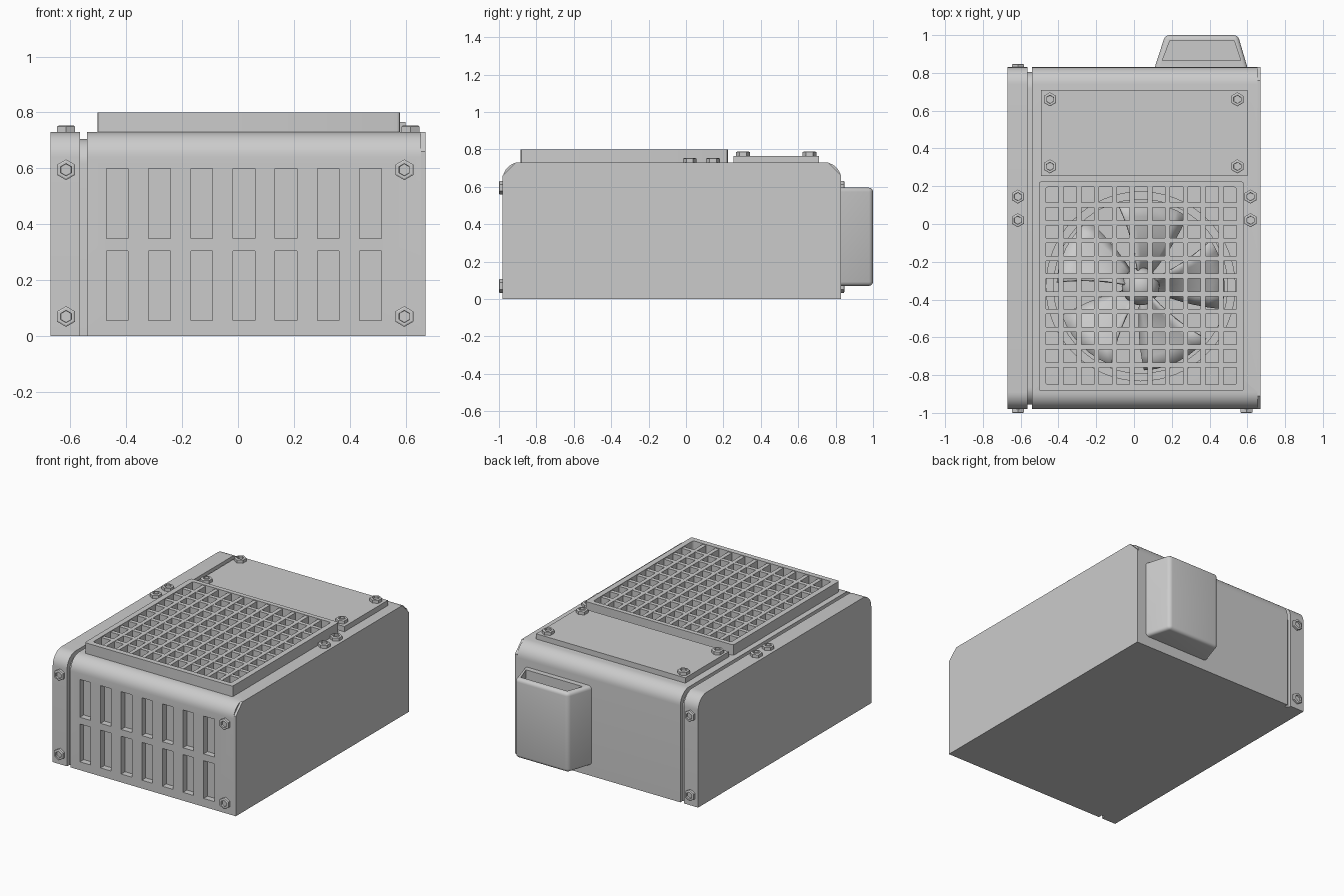
import bpy, bmesh, math
from mathutils import Matrix, Vector

old = bpy.data.objects.get("Cube")
if old:
    bpy.data.objects.remove(old, do_unlink=True)

GREY = (0.6, 0.6, 0.6, 1.0)
metal = bpy.data.materials.new("plain grey")
metal.use_nodes = True
metal.diffuse_color = GREY
metal.node_tree.nodes["Principled BSDF"].inputs["Base Color"].default_value = GREY


def finish(bm, name, smooth=True):
    bmesh.ops.recalc_face_normals(bm, faces=bm.faces[:])
    mesh = bpy.data.meshes.new(name)
    bm.to_mesh(mesh)
    bm.free()
    mesh.materials.append(metal)
    ob = bpy.data.objects.new(name, mesh)
    bpy.context.collection.objects.link(ob)
    if smooth:
        smooth_by_angle(ob)
    return ob


def activate(ob):
    bpy.ops.object.select_all(action="DESELECT")
    ob.select_set(True)
    bpy.context.view_layer.objects.active = ob


def smooth_by_angle(ob):
    activate(ob)
    bpy.ops.object.shade_smooth_by_angle(angle=math.radians(30))


def add_box(bm, x0, x1, y0, y1, z0, z1):
    mat = (Matrix.Translation(((x0 + x1) / 2, (y0 + y1) / 2, (z0 + z1) / 2))
           @ Matrix.Diagonal((x1 - x0, y1 - y0, z1 - z0, 1)))
    return bmesh.ops.create_cube(bm, size=1, matrix=mat)["verts"]


def box(name, *bounds, corner=0):
    bm = bmesh.new()
    add_box(bm, *bounds)
    if corner:
        upright = [e for e in bm.edges if abs(e.verts[0].co.z - e.verts[1].co.z) > 1e-4]
        bmesh.ops.bevel(bm, geom=upright, offset=corner, segments=3, profile=0.5, affect="EDGES")
    return finish(bm, name)


def extrude(bm, points, offset):
    face = bm.faces.new([bm.verts.new(p) for p in points])
    new = bmesh.ops.extrude_face_region(bm, geom=[face])["geom"]
    bmesh.ops.translate(bm, vec=offset, verts=[v for v in new if isinstance(v, bmesh.types.BMVert)])


def cut(ob, cutter):
    cutter.hide_render = True
    activate(ob)
    mod = ob.modifiers.new("cut", "BOOLEAN")
    mod.operation, mod.solver, mod.object = "DIFFERENCE", "EXACT", cutter
    bpy.ops.object.modifier_apply(modifier=mod.name)
    bpy.data.objects.remove(cutter, do_unlink=True)
    smooth_by_angle(ob)


# Casing sections: one side profile, rounded at the two top edges
FRONT, BACK, TOP = -0.98, 0.83, 0.73


def casing(name, x0, x1, inset=0.0, radius=0.09, steps=10):
    f, b, t = FRONT + inset, BACK - inset, TOP - inset
    profile = [(f, 0)]
    for cy, start in ((f + radius, math.pi), (b - radius, math.pi / 2)):
        for i in range(steps + 1):
            a = start - i / steps * math.pi / 2
            profile.append((cy + radius * math.cos(a), t - radius + radius * math.sin(a)))
    profile.append((b, 0))
    bm = bmesh.new()
    extrude(bm, [(x0, y, z) for y, z in profile], (x1 - x0, 0, 0))
    return finish(bm, name)


casing("side_cap", -0.67, -0.565)
casing("seam_core", -0.565, -0.54, inset=0.025)
main = casing("main_casing", -0.54, 0.655)
casing("far_side_panel", 0.655, 0.67, radius=0.07, steps=1)

# Vent slots in two rows on the front
bm = bmesh.new()
for col in range(7):
    x = -0.432 + 0.151 * col
    for z in (0.055, 0.35):
        add_box(bm, x - 0.039, x + 0.039, FRONT - 0.05, FRONT + 0.04, z, z + 0.25)
cut(main, finish(bm, "slot_cutter", False))

# Round fan well
FAN = Vector((0.035, -0.33, 0))
bm = bmesh.new()
bmesh.ops.create_cone(bm, cap_ends=True, segments=64, radius1=0.5, radius2=0.5, depth=0.5,
                      matrix=Matrix.Translation(FAN + Vector((0, 0, 0.7))))
cut(main, finish(bm, "well_cutter", False))

# Shroud ring inside the well
bm = bmesh.new()
ring = [(0.5, 0.46), (0.46, 0.46), (0.46, 0.66), (0.5, 0.66)]
verts = [bm.verts.new((FAN.x + r, FAN.y, z)) for r, z in ring]
edges = [bm.edges.new((verts[i], verts[(i + 1) % 4])) for i in range(4)]
bmesh.ops.spin(bm, geom=verts + edges, cent=FAN, axis=(0, 0, 1), angle=math.tau, steps=64,
               use_merge=True)
finish(bm, "fan_shroud")

# Fan: domed hub and five pitched blades
bm = bmesh.new()
bmesh.ops.create_uvsphere(bm, u_segments=32, v_segments=16, radius=0.1,
                          matrix=Matrix.Translation(FAN + Vector((0, 0, 0.58))))
finish(bm, "fan_hub")
bm = bmesh.new()
for blade in range(5):
    rows = []
    for i in range(6):
        r = 0.07 + 0.075 * i
        row = []
        for j in range(7):
            a = blade * math.tau / 5 + 0.15 * i / 5 + (j / 6 - 0.5) * 0.85
            row.append(bm.verts.new((FAN.x + r * math.cos(a), FAN.y + r * math.sin(a),
                                     0.57 + (j / 6 - 0.5) * 0.13)))
        rows.append(row)
    for lower, upper in zip(rows, rows[1:]):
        for j in range(6):
            bm.faces.new((lower[j], upper[j], upper[j + 1], lower[j + 1]))
blades = finish(bm, "fan_blades")
activate(blades)
solid = blades.modifiers.new("thickness", "SOLIDIFY")
solid.thickness = 0.012
bpy.ops.object.modifier_apply(modifier=solid.name)

# Grille: open frame with crossing bars
X0, X1, Y0, Y1 = -0.467, 0.543, -0.85, 0.195
frame = box("grille_frame", -0.503, 0.58, -0.885, 0.225, TOP, 0.80, corner=0.012)
cut(frame, box("opening_cutter", X0, X1, Y0, Y1, 0.6, 0.9, corner=0.012))
bm = bmesh.new()
for i in range(10):
    x, y = -0.386 + 0.094 * i, 0.10 - 0.094 * i
    add_box(bm, x - 0.013, x + 0.013, Y0, Y1, 0.735, 0.795)
    add_box(bm, X0, X1, y - 0.013, y + 0.013, 0.735, 0.794)
finish(bm, "grille_bars", False)

# Service plate behind the grille
PLATE = 0.765
box("service_plate", -0.492, 0.60, 0.255, 0.71, TOP, PLATE)


# Hexagonal bolts with a sunken centre
def bolt(name, pos, normal, size=0.037, height=0.02):
    bm = bmesh.new()
    bmesh.ops.create_cone(bm, cap_ends=True, segments=6, radius1=size, radius2=size, depth=height,
                          matrix=Matrix.Translation((0, 0, height / 2)))
    top = max(bm.faces, key=lambda f: f.calc_center_median().z)
    bmesh.ops.inset_individual(bm, faces=[top], thickness=0.006, depth=0.003)
    bmesh.ops.inset_individual(bm, faces=[top], thickness=0.009)
    bmesh.ops.inset_individual(bm, faces=[top], thickness=0.001, depth=-0.012)
    turn = Vector(normal).to_track_quat("Z", "Y").to_matrix().to_4x4()
    bmesh.ops.transform(bm, matrix=Matrix.Translation(pos) @ turn, verts=bm.verts[:])
    finish(bm, name, False)


for x in (-0.445, 0.547):
    for y in (0.305, 0.66):
        bolt("plate_bolt", (x, y, PLATE), (0, 0, 1))
for x in (-0.615, 0.617):
    for y in (0.02, 0.145):
        bolt("top_bolt", (x, y, TOP), (0, 0, 1))
for z in (0.07, 0.595):
    for x in (-0.615, 0.595):
        bolt("front_bolt", (x, FRONT, z), (0, -1, 0), height=0.017)
    bolt("back_bolt", (-0.615, BACK, z), (0, 1, 0), height=0.014)

# Tapered box on the back, hollowed at the top
bm = bmesh.new()
outline = [(0.11, BACK), (0.60, BACK), (0.55, 1.0), (0.165, 1.0)]
extrude(bm, [(x, y, 0.07) for x, y in outline], (0, 0, 0.525))
bmesh.ops.recalc_face_normals(bm, faces=bm.faces[:])
outer = [e for e in bm.edges if any(v.co.y > 0.9 for v in e.verts)]
bmesh.ops.bevel(bm, geom=outer, offset=0.022, segments=4, profile=0.5, affect="EDGES")
rear_box = finish(bm, "rear_box")
bm = bmesh.new()
pocket = [(0.15, 0.865), (0.565, 0.865), (0.53, 0.97), (0.19, 0.97)]
extrude(bm, [(x, y, 0.5) for x, y in pocket], (0, 0, 0.2))
cut(rear_box, finish(bm, "pocket_cutter", False))
